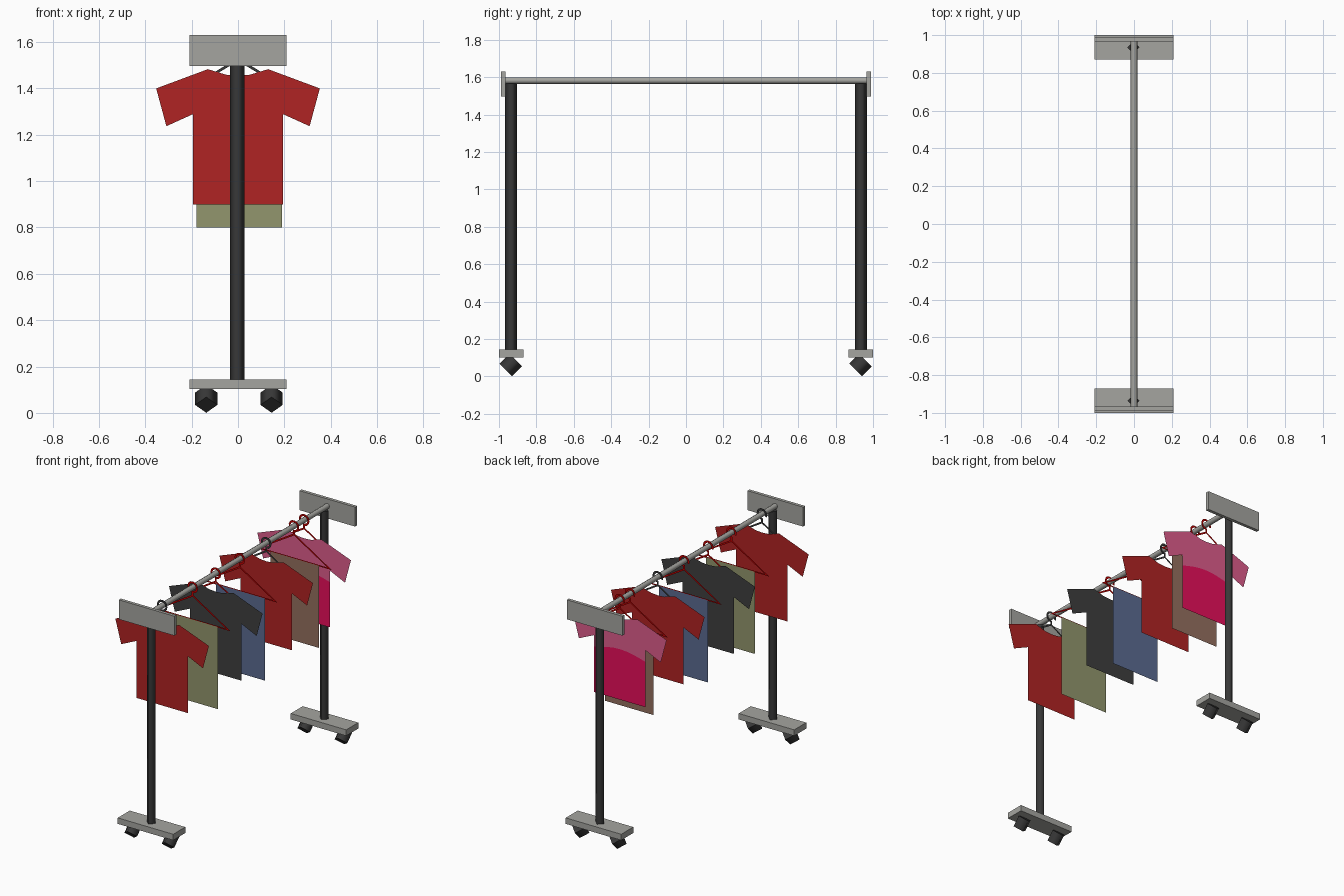
import bpy, bmesh, math
from mathutils import Vector, Matrix

if "Cube" in bpy.data.objects:
    bpy.data.objects.remove(bpy.data.objects["Cube"])


def material(name, r, g, b):
    lin = lambda c: (c / 255 / 12.92) if c < 11 else ((c / 255 + 0.055) / 1.055) ** 2.4
    m = bpy.data.materials.new(name)
    m.diffuse_color = (lin(r), lin(g), lin(b), 1)
    m.use_nodes = True
    m.node_tree.nodes["Principled BSDF"].inputs["Base Color"].default_value = m.diffuse_color
    return m


METAL = material("grey_metal", 165, 165, 160)
DARK = material("dark_metal", 56, 56, 56)
HANGER_RED = material("hanger_red", 190, 0, 0)
RED = material("shirt_red", 176, 35, 35)
OLIVE = material("olive", 146, 150, 109)
CHARCOAL = material("charcoal", 62, 62, 62)
BLUE = material("slate_blue", 91, 107, 145)
BROWN = material("brown", 148, 111, 95)
PINK = material("pink", 222, 92, 140)
MAGENTA = material("magenta", 232, 14, 92)


def finish(bm, name, mat):
    me = bpy.data.meshes.new(name)
    bm.to_mesh(me)
    bm.free()
    me.materials.append(mat)
    ob = bpy.data.objects.new(name, me)
    bpy.context.collection.objects.link(ob)
    return ob


def box(name, lo, hi, mat):
    bm = bmesh.new()
    lo, hi = Vector(lo), Vector(hi)
    bmesh.ops.create_cube(bm, size=1, matrix=Matrix.Translation((lo + hi) / 2)
                          @ Matrix.Diagonal((*(hi - lo), 1)))
    return finish(bm, name, mat)


def prism(name, sides, radius, length, centre, tilt, mat):
    """Prism along z with a corner on +x, tilted about x; smooth sides, flat caps."""
    bm = bmesh.new()
    bmesh.ops.create_cone(bm, cap_ends=True, segments=sides, radius1=radius,
                          radius2=radius, depth=length)
    # force a corner onto the +x axis
    v = bm.verts[:][0].co
    bmesh.ops.rotate(bm, verts=bm.verts, matrix=Matrix.Rotation(-math.atan2(v.y, v.x), 3, 'Z'))
    bm.normal_update()
    for f in bm.faces:
        f.smooth = abs(f.normal.z) < 0.5
    bmesh.ops.transform(bm, verts=bm.verts, matrix=Matrix.Translation(centre)
                        @ Matrix.Rotation(tilt, 4, 'X'))
    return finish(bm, name, mat)


def sheets(name, outline, ys, mat):
    """Flat outline in the xz plane, repeated at each y."""
    bm = bmesh.new()
    for y in ys:
        bm.faces.new([bm.verts.new((x, y, z)) for x, z in outline])
    return finish(bm, name, mat)


def strip(bm, pts, width, y, closed=False):
    """Flat mitred ribbon along a path in the xz plane."""
    pts = [Vector(p) for p in pts]
    n = len(pts)
    rails = []
    for i, p in enumerate(pts):
        a = pts[i - 1] if (closed or i > 0) else None
        b = pts[(i + 1) % n] if (closed or i < n - 1) else None
        dirs = [d.normalized() for d in ((p - a) if a else None, (b - p) if b else None) if d]
        norms = [Vector((-d.y, d.x)) for d in dirs]
        m = sum(norms, Vector((0, 0))).normalized()
        off = m * (width / 2 / max(0.35, m.dot(norms[0])))
        rails.append([bm.verts.new((q.x, y, q.y)) for q in (p + off, p - off)])
    for i in range(n if closed else n - 1):
        j = (i + 1) % n
        bm.faces.new((rails[i][0], rails[i][1], rails[j][1], rails[j][0]))


def hanger(name, y, mat):
    bm = bmesh.new()
    strip(bm, [(-0.27, 1.362), (0.27, 1.362), (0, 1.525)], 0.012, y, closed=True)
    # hook looping over the rail
    arc = [math.radians(-90 + 290 * i / 10) for i in range(11)]
    hook = [(0, 1.522)] + [(0.033 * math.cos(a), 1.582 + 0.033 * math.sin(a)) for a in arc]
    strip(bm, hook, 0.014, y)
    return finish(bm, name, mat)


# Frame: two ends, each with plate, post, base and two casters
for s, end in ((-1, "front"), (1, "back")):
    yc = 0.935 * s
    box(end + "_base", (-0.21, yc - 0.065, 0.102), (0.21, yc + 0.065, 0.143), METAL)
    box(end + "_end_plate", (-0.21, 0.977 * s - 0.011, 1.497),
        (0.21, 0.977 * s + 0.011, 1.63), METAL)
    prism(end + "_post", 4, 0.032, 1.425, (-0.003, yc, 0.853), 0, DARK)
    for x, side in ((-0.137, "left"), (0.145, "right")):
        prism(f"{end}_{side}_caster", 4, 0.048, 0.075, (x, yc - 0.002, 0.061),
              -math.pi / 4, DARK)
prism("hanging_rail", 8, 0.0175, 1.94, (0, 0, 1.582), math.pi / 2, METAL)

# Garment outlines (right half of the shirt is mirrored)
collar = [(0.0, 1.455), (0.05, 1.459), (0.095, 1.472), (0.13, 1.483)]
sleeve = [(0.353, 1.40), (0.309, 1.237), (0.194, 1.289)]
mirror = lambda half: half + [(-x, z) for x, z in reversed(half) if x > 0]
SHIRT = mirror(collar + sleeve + [(0.194, 0.90)])
hem = [(0.194 * (1 - i / 4), 1.21 + 0.035 * math.sin(i / 4 * math.pi / 2)) for i in range(9)]
SHIRT_TOP = collar + sleeve + hem + [(-x, z) for x, z in reversed(collar[1:] + sleeve)]
SHIRT_LOWER = hem + [(-0.194, 0.90), (0.194, 0.90)]
TROUSERS = [(-0.178, 0.80), (0.19, 0.80), (0.19, 1.362), (-0.178, 1.362)]

# Garments along the rail, front to back
garments = [
    ("front_red_shirt", -0.82, SHIRT, RED, DARK),
    ("olive_trousers", -0.49, TROUSERS, OLIVE, HANGER_RED),
    ("charcoal_shirt", -0.24, SHIRT, CHARCOAL, HANGER_RED),
    ("blue_trousers", 0.02, TROUSERS, BLUE, HANGER_RED),
    ("back_red_shirt", 0.305, SHIRT, RED, DARK),
    ("brown_trousers", 0.605, TROUSERS, BROWN, HANGER_RED),
    ("pink_shirt", 0.715, SHIRT_TOP, PINK, HANGER_RED),
]
for name, y, outline, mat, hook_mat in garments:
    sheets(name, outline, (y - 0.0015, y + 0.0015), mat)
    hanger(name + "_hanger", y, hook_mat)
sheets("pink_shirt_lower_panel", SHIRT_LOWER, (0.7135, 0.7165), MAGENTA)
